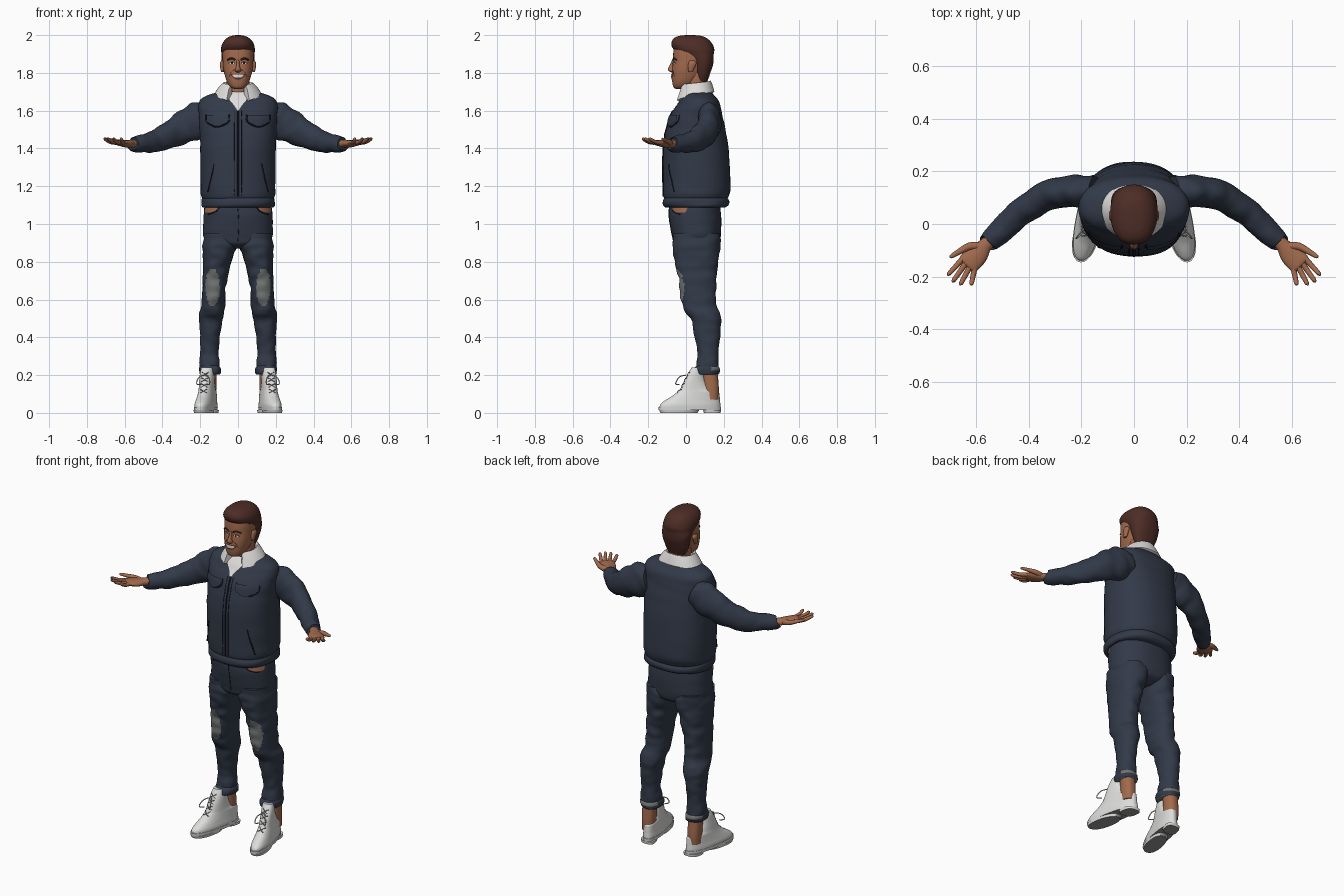
import bpy, bmesh, math
from mathutils import Vector, noise
from mathutils.bvhtree import BVHTree

cube = bpy.data.objects.get("Cube")
if cube:
    bpy.data.objects.remove(cube, do_unlink=True)


def material(name, r, g, b):
    m = bpy.data.materials.new(name)
    m.use_nodes = True
    m.diffuse_color = (r, g, b, 1)
    node = m.node_tree.nodes["Principled BSDF"]
    node.inputs["Base Color"].default_value = (r, g, b, 1)
    node.inputs["Roughness"].default_value = 0.8
    return m


navy = material("navy denim", .032, .042, .066)
dark = material("dark seam", .01, .012, .02)
skin_tone = material("skin", .36, .145, .075)
brown = material("brown hair", .075, .026, .019)
white = material("white leather", .72, .72, .71)
fleece = material("white fleece", .74, .73, .71)
grey = material("grey fabric", .17, .175, .175)
sole_grey = material("sole grey", .3, .3, .3)


def spline(keys, steps):
    """Smooth interpolation through tuples of numbers."""
    out = []
    for i in range(len(keys) - 1):
        a, b = keys[max(i - 1, 0)], keys[i]
        c, d = keys[i + 1], keys[min(i + 2, len(keys) - 1)]
        for s in range(steps):
            t = s / steps
            out.append(tuple(q + .5 * t * (r - p + t * (2 * p - 5 * q + 4 * r - u + t * (3 * (q - r) + u - p)))
                             for p, q, r, u in zip(a, b, c, d)))
    return out + [tuple(keys[-1])]


def build(name, rings, mats, closed=True, mirror=False, rule=None):
    """Skin a list of point rings into one object."""
    bm = bmesh.new()
    rows = [[bm.verts.new(p) for p in ring] for ring in rings]
    n = len(rows[0])
    for a, b in zip(rows, rows[1:]):
        for j in range(n if closed else n - 1):
            k = (j + 1) % n
            bm.faces.new((a[j], b[j], b[k], a[k]))
    if closed:
        bm.faces.new(rows[0])
        bm.faces.new(rows[-1])
        bmesh.ops.recalc_face_normals(bm, faces=bm.faces)
    bm.normal_update()
    for f in bm.faces:
        f.smooth = True
        if rule:
            f.material_index = int(rule(f.calc_center_median(), f.normal))
    mesh = bpy.data.meshes.new(name)
    bm.to_mesh(mesh)
    bm.free()
    mesh.set_sharp_from_angle(angle=math.radians(42))
    for m in mats:
        mesh.materials.append(m)
    ob = bpy.data.objects.new(name, mesh)
    bpy.context.collection.objects.link(ob)
    if mirror:
        ob.modifiers.new("mirror", "MIRROR")
    return ob


def oval(j, n, power):
    a = math.tau * j / n
    c, s = math.cos(a), math.sin(a)
    return (math.copysign(abs(c) ** (2 / power), c), math.copysign(abs(s) ** (2 / power), s))


def body(name, keys, mats, cx=None, n=40, steps=5, power=2.3, fold=0, toe=0, ripple=0, **kw):
    """Stack of level ovals; each key is height, half width, front y, back y and optional centre x."""
    rings = []
    for key in spline(keys, steps):
        z, w, front, back = key[:4]
        x0 = key[4] if len(key) > 4 else (cx or 0)
        mid, depth = (front + back) / 2, (back - front) / 2
        ring = []
        for j in range(n):
            u, v = oval(j, n, power)
            k = 1 + fold * noise.noise(Vector((x0 * 9 + u, v, z * 22))) + ripple * math.cos(j * math.tau / 4)
            y = mid + v * depth * k
            ring.append(Vector((x0 + u * w * k - toe * y, y, z)))
        rings.append(ring)
    return build(name, rings, mats, **kw)


def tube(name, keys, mat, ref=(0, 0, 1), n=12, steps=4, fold=0, **kw):
    """Sweep an oval; each key is x, y, z, half width and half height."""
    pts = spline(keys, steps)
    rings = []
    for i, p in enumerate(pts):
        t = (Vector(pts[min(i + 1, len(pts) - 1)][:3]) - Vector(pts[max(i - 1, 0)][:3])).normalized()
        side = t.cross(Vector(ref)).normalized()
        up = side.cross(t)
        ring = []
        for j in range(n):
            u, v = oval(j, n, 2)
            k = 1 + fold * noise.noise(Vector((p[0] * 22, u, v + p[1] * 22)))
            ring.append(Vector(p[:3]) + (side * u * p[3] + up * v * p[4]) * k)
        rings.append(ring)
    return build(name, rings, [mat], **kw)


def projector(ob):
    tree = BVHTree.FromPolygons([v.co for v in ob.data.vertices], [p.vertices[:] for p in ob.data.polygons])

    def drop(x, z, lift):
        hit = tree.ray_cast(Vector((x, -1, z)), Vector((0, 1, 0)))[0]
        return Vector((x, (hit.y if hit else 0) - lift, z))
    return drop


def seam(name, drop, points, r=.003, mat=dark, mirror=True, steps=6):
    keys = [tuple(drop(x, z, 0)) + (r, r) for x, z in spline(points, steps)]
    tube(name, keys, mat, ref=(0, 1, 0), n=6, steps=1, mirror=mirror)


def sheet(name, drop, keys, mat, lift=.004, cols=10, mirror=False):
    """Thin plate on the front; each key is height, left x and right x, from the top down."""
    rows = [[drop(a + (b - a) * j / cols, z, lift) for j in range(cols + 1)] for z, a, b in spline(keys, 4)]
    build(name, rows, [mat], closed=False, mirror=mirror)


# Jacket
jacket = body("jacket", [(1.13, .185, -.112, .215), (1.15, .194, -.12, .228), (1.2, .198, -.121, .236),
                         (1.4, .2, -.12, .225), (1.52, .205, -.1, .205), (1.59, .208, -.075, .19),
                         (1.635, .208, -.045, .18), (1.66, .198, -.03, .168), (1.68, .165, -.015, .15),
                         (1.698, .11, 0, .135), (1.71, .07, .01, .11)], [navy], n=64, fold=.02)
body("jacket_waistband", [(1.088, .186, -.112, .21), (1.1, .196, -.12, .222), (1.125, .197, -.121, .225),
                          (1.142, .186, -.113, .215)], [navy], n=80, fold=.05)
on_jacket = projector(jacket)
sheet("undershirt", on_jacket, [(1.698, -.05, .05), (1.66, -.046, .046), (1.63, -.022, .022), (1.6, -.003, .003)], fleece)
seam("zipper", on_jacket, [(0, 1.6), (0, 1.4), (0, 1.145)], r=.005, mirror=False)
seam("zipper_placket", on_jacket, [(.018, 1.6), (.018, 1.4), (.018, 1.15)], r=.002)
sheet("chest_pocket_flap", on_jacket, [(1.578, .05, .165), (1.55, .05, .167), (1.535, .065, .155), (1.518, .1, .12)],
      navy, lift=.009, mirror=True)
seam("chest_pocket_edge", on_jacket, [(.047, 1.578), (.05, 1.54), (.11, 1.514), (.165, 1.54), (.17, 1.578)], r=.004)
seam("side_pocket", on_jacket, [(.125, 1.32), (.14, 1.25), (.16, 1.17)], r=.004)

# Fleece collar, wrapped round the back of the neck
rings = []
for i in range(-20, 21):
    f = abs(i) / 20
    a = math.radians(152 * i / 20)
    s, c = math.sin(a), math.cos(a)
    profile = [(.068, .07, 1.755 - .03 * f), (.08, .08, 1.76 - .022 * f), (.105, .09, 1.738 - .028 * f),
               (.128, .1 + .012 * f, 1.7 - .045 * f * f), (.11, .085, 1.69 - .04 * f * f), (.07, .068, 1.7 - .03 * f)]
    rings.append([Vector((rx * s, .05 + ry * c, z)) for rx, ry, z in profile])
build("collar", rings, [fleece])

# Sleeves, hands and fingers
tube("sleeve", [(.15, .125, 1.57, .055, .075), (.21, .125, 1.548, .06, .1), (.27, .12, 1.52, .058, .088),
                (.34, .102, 1.482, .056, .073), (.43, .045, 1.442, .053, .06), (.49, -.01, 1.428, .048, .05),
                (.545, -.062, 1.42, .04, .042), (.553, -.07, 1.42, .036, .036)], navy, n=28, steps=6, fold=.12, mirror=True)
tube("palm", [(.53, -.047, 1.422, .024, .024), (.565, -.08, 1.424, .027, .02), (.595, -.115, 1.425, .041, .019),
              (.63, -.15, 1.431, .042, .014), (.638, -.158, 1.432, .032, .008)], skin_tone, n=20, mirror=True)
fingers = {"index": (.65, -.13, .704, -.19), "middle": (.638, -.146, .686, -.215),
           "ring": (.623, -.16, .658, -.226), "little": (.607, -.17, .618, -.227)}
for label, (x, y, tx, ty) in fingers.items():
    mx, my = (x + tx) / 2, (y + ty) / 2
    tube(label + "_finger", [(x, y, 1.43, .011, .011), (mx, my, 1.434, .01, .01),
                             (tx, ty, 1.45, .008, .008), (tx, ty - .006, 1.453, .002, .002)], skin_tone, mirror=True)
tube("thumb", [(.582, -.085, 1.425, .016, .016), (.625, -.085, 1.432, .015, .014), (.665, -.105, 1.442, .011, .01),
               (.694, -.123, 1.45, .008, .007), (.7, -.127, 1.452, .002, .002)], skin_tone, mirror=True)

# Neck, head and hair
body("neck", [(1.62, .062, -.005, .115), (1.7, .06, 0, .11), (1.8, .062, 0, .11)], [skin_tone])
head = body("head", [(1.716, .022, -.055, .0), (1.724, .038, -.066, .02), (1.745, .055, -.072, .05), (1.78, .068, -.075, .08),
                     (1.82, .077, -.073, .1), (1.86, .081, -.069, .12), (1.91, .082, -.067, .125),
                     (1.95, .075, -.058, .12), (1.98, .045, -.03, .09)], [skin_tone], n=48)
body("hair", [(1.752, .055, .055, .112), (1.79, .07, .05, .126), (1.835, .082, .038, .14), (1.875, .087, .012, .147),
              (1.902, .088, -.03, .148), (1.925, .089, -.064, .148), (1.955, .083, -.078, .138), (1.98, .065, -.068, .115),
              (1.995, .038, -.04, .085), (2.0, .01, 0, .04)], [brown], n=48, fold=.03)
body("nose", [(1.803, .008, -.08, -.05), (1.811, .017, -.092, -.05), (1.822, .013, -.096, -.05),
              (1.845, .008, -.084, -.05), (1.87, .007, -.073, -.05)], [skin_tone], n=16)
body("ear", [(1.805, .006, .015, .035), (1.82, .01, .01, .042), (1.85, .013, .012, .055), (1.865, .006, .02, .045)],
     [skin_tone], cx=.083, n=16, mirror=True)
on_face = projector(head)
sheet("lips", on_face, [(1.795, -.037, .037), (1.783, -.034, .034), (1.766, -.013, .013)], brown, lift=.002)
sheet("teeth", on_face, [(1.791, -.03, .03), (1.783, -.027, .027), (1.775, -.014, .014)], fleece)
sheet("eye_white", on_face, [(1.856, .024, .04), (1.851, .02, .045), (1.846, .025, .039)], fleece, lift=.002, mirror=True)
sheet("iris", on_face, [(1.857, .029, .035), (1.851, .027, .037), (1.846, .029, .035)], dark, mirror=True)
seam("eyelid", on_face, [(.017, 1.85), (.032, 1.859), (.048, 1.85)], r=.002, mat=brown)
seam("eyebrow", on_face, [(.014, 1.869), (.034, 1.877), (.055, 1.868)], r=.005, mat=brown)
seam("smile_line", on_face, [(.02, 1.818), (.038, 1.8), (.044, 1.782)], r=.0015, mat=brown)

# Trousers
pelvis = body("trouser_seat", [(.87, .07, -.02, .12), (.895, .14, -.06, .17), (.93, .182, -.072, .183), (1, .184, -.085, .187),
                               (1.06, .181, -.092, .185), (1.105, .176, -.088, .18)], [navy], n=56, fold=.02)


def worn_knee(c, n):
    ragged = .25 * noise.noise(c * 40)
    return n.y < .35 and c.y < .06 and ((c.x - .135) / .038) ** 2 + ((c.z - .665) / .1) ** 2 < 1 + ragged


body("trouser_leg", [(.215, .05, .05, .17, .152), (.26, .053, .052, .174, .15), (.32, .049, .062, .17, .15),
                     (.41, .054, .045, .18, .148), (.49, .062, .028, .184, .143), (.525, .066, .006, .18, .138),
                     (.56, .063, -.016, .163, .133), (.63, .061, -.03, .156, .128), (.72, .066, -.042, .162, .12),
                     (.8, .075, -.058, .17, .111), (.88, .09, -.07, .18, .096), (.95, .088, -.07, .18, .094)],
     [navy, grey], n=56, steps=8, fold=.1, mirror=True, rule=worn_knee)
body("trouser_cuff", [(.203, .05, .048, .17), (.21, .056, .04, .177), (.235, .058, .04, .178), (.25, .05, .05, .17)],
     [navy, grey], cx=.15, fold=.12, mirror=True, rule=lambda c, n: c.y > .13 and c.z > .225 or n.z < -.8)
on_seat = projector(pelvis)
sheet("hip_pocket", on_seat, [(1.09, .105, .174), (1.072, .118, .175), (1.06, .145, .174)], skin_tone, mirror=True)
seam("pocket_edge", on_seat, [(.1, 1.085), (.12, 1.064), (.16, 1.05)])
seam("trouser_fly", on_seat, [(0, 1.08), (.004, 1), (0, .91)], r=.002, mirror=False)

# Ankles and shoes, turned slightly outward
body("ankle", [(.07, .036, .085, .172), (.13, .037, .09, .174), (.24, .038, .08, .165)], [skin_tone], cx=.152, mirror=True)
foot = dict(cx=.174, toe=.19, mirror=True)
shoe = body("shoe_upper", [(.025, .05, -.14, .183), (.045, .05, -.136, .182), (.065, .047, -.112, .18), (.09, .044, -.072, .178),
                           (.112, .042, -.045, .172), (.128, .04, -.03, .135), (.17, .038, -.01, .105), (.21, .036, .012, .095),
                           (.24, .03, .03, .085)], [white], **foot)


def under(c, n):
    return n.z < -.5


body("shoe_welt", [(.014, .051, -.144, .185), (.032, .052, -.146, .186)], [white, sole_grey], steps=1, rule=under, **foot)
body("shoe_front_sole", [(0, .047, -.135, .06), (.015, .05, -.142, .07)], [white, sole_grey], steps=1, rule=under, **foot)
body("shoe_heel", [(0, .042, .095, .183), (.016, .044, .09, .185)], [white, sole_grey], steps=1, power=3, rule=under, **foot)

# Laces
on_shoe = projector(shoe)
for i in range(4):
    z, x = .115 + i * .03, .182 - i * .003
    for way in (-1, 1):
        seam("lace", on_shoe, [(x - .018, z - way * .01), (x, z), (x + .018, z + way * .01)], r=.0025, mat=grey, steps=3)
for way in (-1, 1):
    tube("lace_bow", [(.176, .0, .2, .003, .003), (.18 + way * .025, -.035, .19, .003, .003),
                      (.185 + way * .035, -.055, .155, .003, .003), (.182 + way * .015, -.035, .15, .003, .003)],
         white, n=6, mirror=True)
